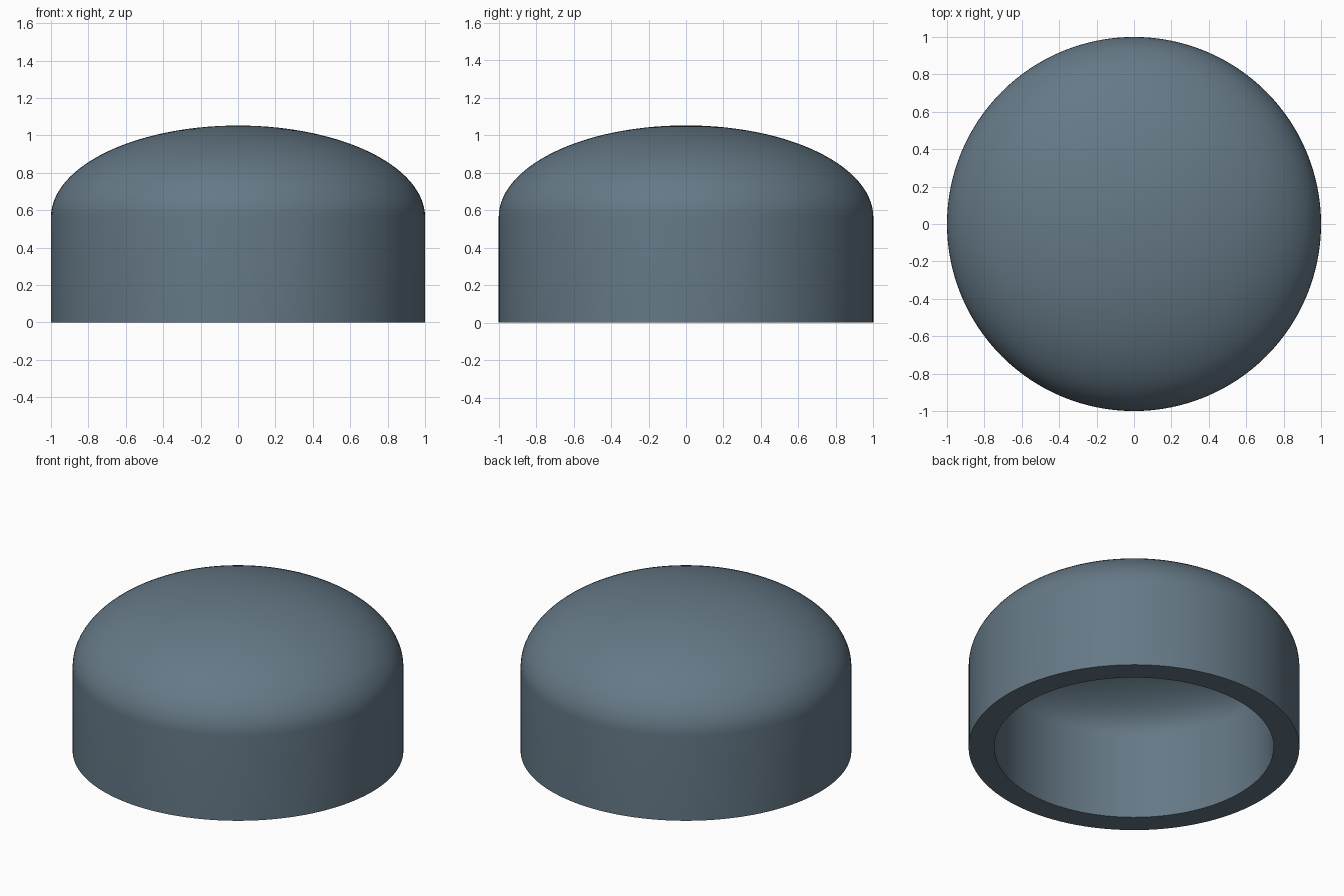
import bpy, bmesh, math

if "Cube" in bpy.data.objects:
    bpy.data.objects.remove(bpy.data.objects["Cube"])

R, WALL = 1.0, 0.155      # outer radius and wall thickness
RISE, SHOULDER = 0.49, 0.563   # dome height and height of its base
SEG, STEPS = 128, 28


def dome(radius, rise):
    """Quarter ellipse from the shoulder up to the axis."""
    pts = []
    for i in range(STEPS + 1):
        t = 0.5 * math.pi * i / STEPS
        r = 0.0 if i == STEPS else radius * math.cos(t)
        pts.append((r, SHOULDER + rise * math.sin(t)))
    return pts


# Closed section: outer crown, outer wall, flat rim, inner wall, inner crown
outer = dome(R, RISE)
inner = dome(R - WALL, RISE - WALL)
profile = outer[::-1] + [(R, 0), (R - WALL, 0)] + inner

# Revolve the section into the hollow cap
bm = bmesh.new()
verts = [bm.verts.new((r, 0, z)) for r, z in profile]
edges = [bm.edges.new(pair) for pair in zip(verts, verts[1:])]
bmesh.ops.spin(bm, geom=verts + edges, cent=(0, 0, 0), axis=(0, 0, 1),
               angle=2 * math.pi, steps=SEG, use_merge=True)
bmesh.ops.remove_doubles(bm, verts=bm.verts, dist=1e-5)
bmesh.ops.recalc_face_normals(bm, faces=bm.faces)

mesh = bpy.data.meshes.new("domed_cap")
bm.to_mesh(mesh)
bm.free()
cap = bpy.data.objects.new("domed_cap", mesh)
bpy.context.collection.objects.link(cap)

# Smooth shell with crisp rim edges
bpy.context.view_layer.objects.active = cap
cap.select_set(True)
bpy.ops.object.shade_smooth_by_angle(angle=math.radians(35))

# Blue-grey steel
steel = bpy.data.materials.new("blue_grey")
steel.diffuse_color = (0.13, 0.19, 0.24, 1)
steel.use_nodes = True
steel.node_tree.nodes["Principled BSDF"].inputs["Base Color"].default_value = steel.diffuse_color
mesh.materials.append(steel)
